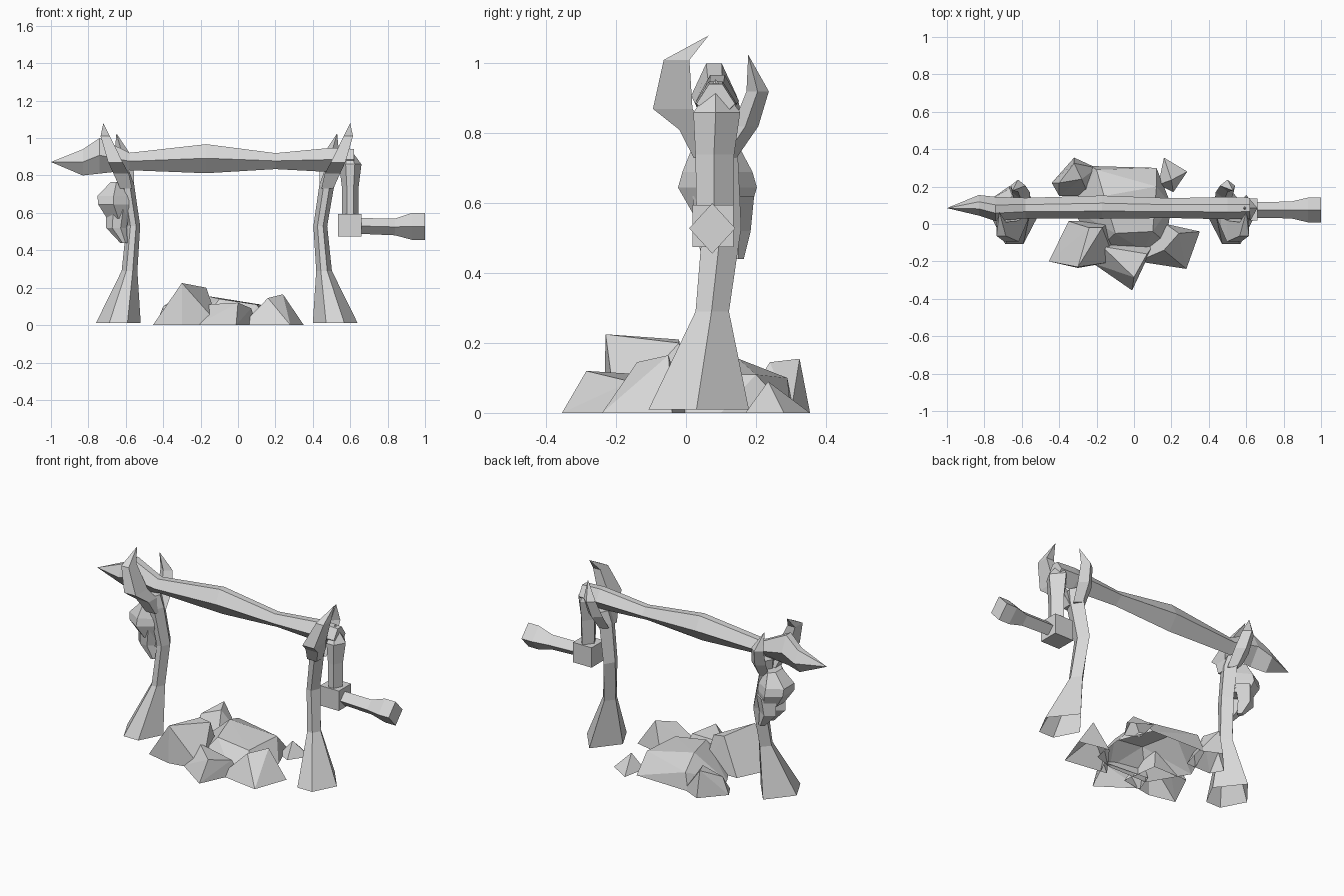
import bpy
import bmesh
from math import cos, sin, radians

default_cube = bpy.data.objects.get("Cube")
if default_cube:
    bpy.data.objects.remove(default_cube, do_unlink=True)

# One plain grey for everything
grey = bpy.data.materials.new("plain grey")
grey.use_nodes = True
colour = (0.68, 0.68, 0.68, 1)
grey.diffuse_color = colour
grey.node_tree.nodes["Principled BSDF"].inputs["Base Color"].default_value = colour

# Cross-section shapes, as the angles of their corners
DIAMOND = (0, 90, 180, 270)
SQUARE = (45, 135, 225, 315)
HEXAGON = (30, 90, 150, 210, 270, 330)
POST_SHAPE = (0, 90, 180, 246, 294)
SPIT_SHAPE = (0, 70, 110, 180, 270)


def finish(name, bm):
    """Clean the mesh and put it in the scene as a flat shaded object."""
    bmesh.ops.remove_doubles(bm, verts=bm.verts, dist=0.0005)
    bmesh.ops.recalc_face_normals(bm, faces=bm.faces)
    mesh = bpy.data.meshes.new(name)
    bm.to_mesh(mesh)
    bm.free()
    mesh.materials.append(grey)
    part = bpy.data.objects.new(name, mesh)
    bpy.context.collection.objects.link(part)


def ring(x, y, z, wide=0.0, deep=0.0):
    """One cross-section: centre and two half sizes."""
    return dict(x=x, y=y, z=z, wide=wide, deep=deep)


def loft(name, rings, shape, along="z", flip=False, open_base=False):
    """Join cross-sections into a faceted limb along the given axis."""
    bm = bmesh.new()
    loops = []
    for r in rings:
        loop = []
        for corner in shape:
            a = r["wide"] * cos(radians(corner))
            b = r["deep"] * sin(radians(corner))
            if along == "z":
                x, y, z = r["x"] + a, r["y"] + b, r["z"]
            else:
                x, y, z = r["x"], r["y"] + a, r["z"] + b
            if flip:
                x = -0.12 - x
            loop.append(bm.verts.new((x, y, z)))
        loops.append(loop)
    for low, high in zip(loops, loops[1:]):
        for i in range(len(shape)):
            j = (i + 1) % len(shape)
            bm.faces.new((low[i], low[j], high[j], high[i]))
    if not open_base:
        bm.faces.new(loops[0])
    bm.faces.new(loops[-1])
    finish(name, bm)


def rock(name, outline, peaks):
    """A hollow faceted stone: ground outline wrapped up to a few peaks."""
    bm = bmesh.new()
    for x, y in outline:
        bm.verts.new((x, y, 0))
    for peak in peaks:
        bm.verts.new(peak)
    hull = bmesh.ops.convex_hull(bm, input=bm.verts)
    loose = [v for v in hull["geom_interior"] if isinstance(v, bmesh.types.BMVert)]
    bmesh.ops.delete(bm, geom=loose, context="VERTS")
    underside = [f for f in bm.faces if all(v.co.z == 0 for v in f.verts)]
    bmesh.ops.delete(bm, geom=underside, context="FACES")
    finish(name, bm)


# Forked five-sided posts with open feet, the right one mirrored from the left
post = [
    ring(x=0.52, y=0.03, z=0.01, wide=0.12, deep=0.15),
    ring(x=0.46, y=0.073, z=0.29, wide=0.042, deep=0.05),
    ring(x=0.44, y=0.1, z=0.53, wide=0.037, deep=0.058),
    ring(x=0.475, y=0.085, z=0.75, wide=0.04, deep=0.063),
    ring(x=0.49, y=0.085, z=0.82, wide=0.03, deep=0.06),
]
front_prong = [
    ring(x=0.478, y=0.05, z=0.73, wide=0.045, deep=0.04),
    ring(x=0.505, y=0.02, z=0.81, wide=0.058, deep=0.055),
    ring(x=0.535, y=-0.038, z=0.87, wide=0.055, deep=0.08),
    ring(x=0.59, y=-0.027, z=1.01, wide=0.035, deep=0.052),
    ring(x=0.6, y=0.065, z=1.08),
]
back_prong = [
    ring(x=0.475, y=0.11, z=0.73, wide=0.038, deep=0.035),
    ring(x=0.485, y=0.17, z=0.82, wide=0.048, deep=0.037),
    ring(x=0.5, y=0.205, z=0.92, wide=0.04, deep=0.032),
    ring(x=0.53, y=0.178, z=1.025),
]
for side, flip in (("left", False), ("right", True)):
    loft(side + "_post", post, POST_SHAPE, flip=flip, open_base=True)
    loft(side + "_front_prong", front_prong, SQUARE, flip=flip)
    loft(side + "_back_prong", back_prong, DIAMOND, flip=flip)

# Roasting spit with a sharp point and a narrow flat top
spit = [
    ring(x=-1, y=0.085, z=0.872),
    ring(x=-0.83, y=0.1, z=0.872, wide=0.055, deep=0.072),
    ring(x=-0.74, y=0.08, z=0.908, wide=0.065, deep=0.098),
    ring(x=-0.58, y=0.085, z=0.876, wide=0.055, deep=0.048),
    ring(x=-0.17, y=0.09, z=0.892, wide=0.062, deep=0.08),
    ring(x=0.2, y=0.085, z=0.878, wide=0.053, deep=0.044),
    ring(x=0.5, y=0.085, z=0.885, wide=0.06, deep=0.067),
    ring(x=0.62, y=0.085, z=0.885, wide=0.055, deep=0.06),
]
loft("spit", spit, SPIT_SHAPE, along="x")

# Crank arm, hub block and handle
crank = [
    ring(x=0.59, y=0.085, z=0.955),
    ring(x=0.6, y=0.085, z=0.86, wide=0.06, deep=0.07),
    ring(x=0.6, y=0.08, z=0.74, wide=0.045, deep=0.058),
    ring(x=0.6, y=0.08, z=0.58, wide=0.043, deep=0.055),
]
loft("crank_arm", crank, POST_SHAPE)
hub = [ring(x=0.598, y=0.077, z=z, wide=0.088, deep=0.083) for z in (0.475, 0.595)]
loft("crank_hub", hub, SQUARE)
handle = [
    ring(x=0.65, y=0.075, z=0.53, wide=0.042, deep=0.042),
    ring(x=0.84, y=0.075, z=0.525, wide=0.045, deep=0.045),
    ring(x=0.93, y=0.075, z=0.528, wide=0.066, deep=0.072),
    ring(x=1, y=0.075, z=0.528, wide=0.066, deep=0.072),
]
loft("crank_handle", handle, DIAMOND, along="x")

# Lump hung on the right post, with two tails
bundle = [
    ring(x=-0.65, y=0.085, z=0.765, wide=0.035, deep=0.065),
    ring(x=-0.665, y=0.09, z=0.69, wide=0.1, deep=0.1),
    ring(x=-0.665, y=0.09, z=0.645, wide=0.095, deep=0.113),
    ring(x=-0.64, y=0.1, z=0.57, wide=0.07, deep=0.08),
]
loft("hanging_bundle", bundle, HEXAGON)
for name, y in (("front", 0.06), ("back", 0.15)):
    tail = [
        ring(x=-0.64, y=y, z=0.62, wide=0.065, deep=0.045),
        ring(x=-0.65, y=y, z=0.52, wide=0.055, deep=0.035),
        ring(x=-0.61, y=y, z=0.44, wide=0.02, deep=0.015),
    ]
    loft("bundle_tail_" + name, tail, POST_SHAPE)

# Ring of stones under the spit
rock("middle_slab",
     outline=[(-0.23, 0.31), (0.12, 0.3), (0.2, 0.1), (0.17, -0.1), (0.05, -0.14),
              (-0.2, -0.14), (-0.33, 0.08)],
     peaks=[(-0.2, 0.29, 0.1), (-0.16, 0.15, 0.155), (0.12, 0.2, 0.11),
            (0.1, -0.04, 0.11), (-0.1, -0.05, 0.14)])
rock("front_right_stone",
     outline=[(-0.455, -0.2), (-0.35, 0.015), (-0.13, 0.015), (-0.1, -0.2), (-0.3, -0.235)],
     peaks=[(-0.3, -0.23, 0.225), (-0.17, -0.02, 0.2), (-0.24, -0.02, 0.21)])
rock("front_stone",
     outline=[(-0.22, -0.21), (-0.01, -0.355), (0.06, -0.2), (0.1, -0.12), (-0.18, -0.1)],
     peaks=[(0, -0.285, 0.12), (-0.17, -0.12, 0.11), (0.07, -0.16, 0.09)])
rock("front_left_stone",
     outline=[(0.352, -0.04), (0.28, -0.24), (0.02, -0.2), (0.17, 0)],
     peaks=[(0.24, -0.05, 0.165), (0.16, -0.14, 0.145)])
rock("back_right_stone",
     outline=[(-0.44, 0.22), (-0.32, 0.355), (-0.2, 0.3), (-0.24, 0.15), (-0.4, 0.15)],
     peaks=[(-0.32, 0.325, 0.155), (-0.28, 0.24, 0.145), (-0.4, 0.22, 0.1)])
rock("back_left_stone",
     outline=[(0.16, 0.355), (0.285, 0.28), (0.21, 0.17), (0.13, 0.21)],
     peaks=[(0.2, 0.235, 0.09)])
